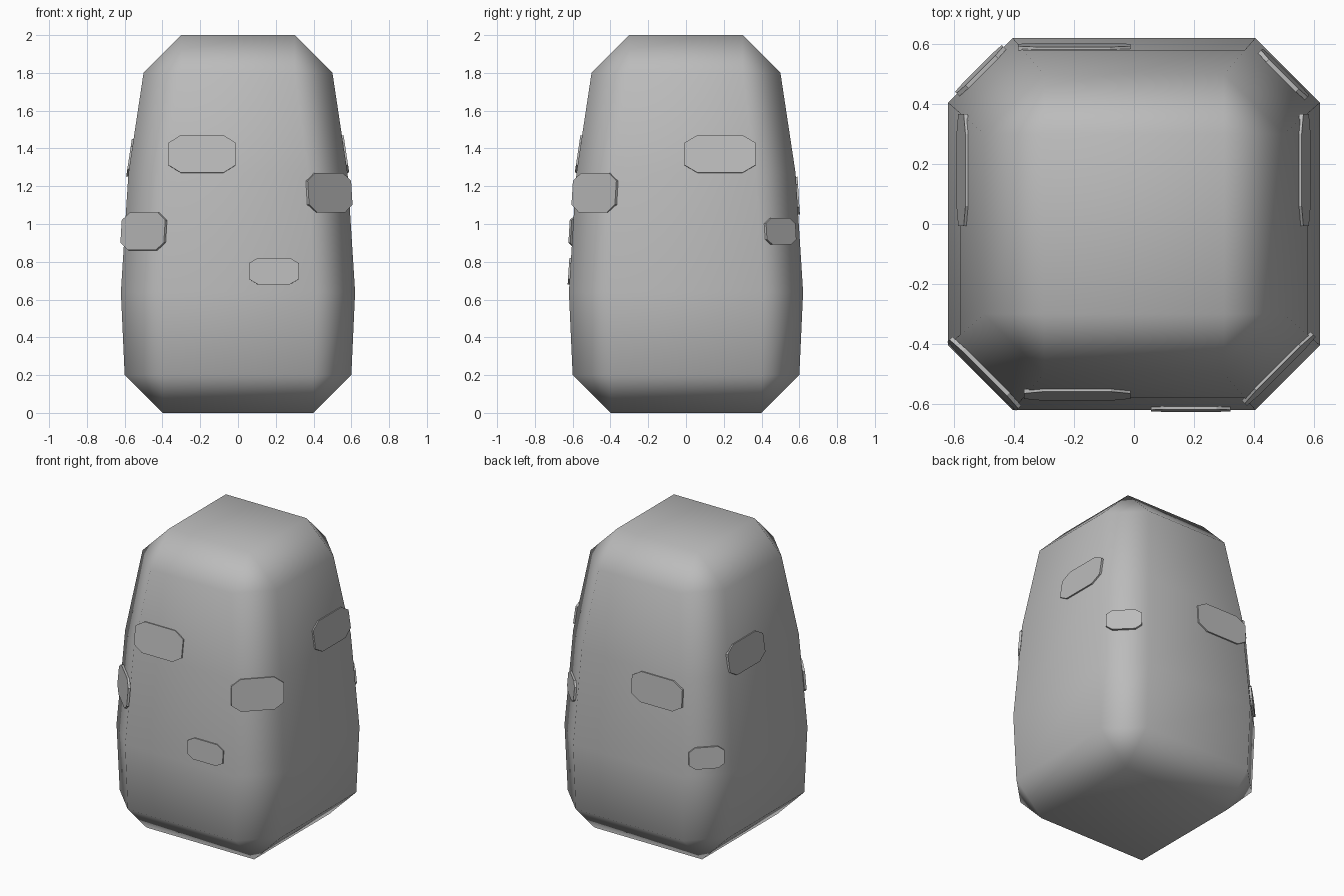
import bpy, bmesh, math
from mathutils import Vector, Matrix

cube = bpy.data.objects.get("Cube")
if cube:
    bpy.data.objects.remove(cube, do_unlink=True)

stone = bpy.data.materials.new("stone grey")
stone.use_nodes = True
COLOR = (0.5, 0.5, 0.5, 1)
stone.diffuse_color = COLOR
stone.node_tree.nodes["Principled BSDF"].inputs["Base Color"].default_value = COLOR

# Pillar rings: height, half width, half width of the flat between chamfers
RINGS = [(0.2, 0.6, 0.4), (0.64, 0.62, 0.405), (1.27, 0.58, 0.37), (1.8, 0.5, 0.3)]


def make_object(name, bm):
    bmesh.ops.recalc_face_normals(bm, faces=bm.faces[:])
    mesh = bpy.data.meshes.new(name)
    bm.to_mesh(mesh)
    bm.free()
    mesh.materials.append(stone)
    obj = bpy.data.objects.new(name, mesh)
    bpy.context.scene.collection.objects.link(obj)
    return obj


# Chamfered stone body
def build_body():
    bm = bmesh.new()

    def square(z, h):
        return [bm.verts.new((x * h, y * h, z)) for x, y in ((-1, -1), (1, -1), (1, 1), (-1, 1))]

    def octagon(z, h, c):
        points = []
        for k in range(4):
            turn = Matrix.Rotation(k * math.pi / 2, 3, 'Z')
            points += [turn @ Vector((-c, -h, z)), turn @ Vector((c, -h, z))]
        return [bm.verts.new(p) for p in points]

    rings = [octagon(*r) for r in RINGS]
    for low, high in zip(rings, rings[1:]):
        for i in range(8):
            j = (i + 1) % 8
            bm.faces.new((low[i], low[j], high[j], high[i]))
    # Bevelled base and crown: a quad on each side and a triangle on each corner
    for cap, ring in ((square(0, 0.4), rings[0]), (square(2, 0.3), rings[-1])):
        bm.faces.new(cap)
        for k in range(4):
            n = (k + 1) % 4
            bm.faces.new((cap[k], cap[n], ring[2 * k + 1], ring[2 * k]))
            bm.faces.new((cap[n], ring[2 * k + 1], ring[2 * n]))
    body = make_object("stone_body", bm)
    for p in body.data.polygons:
        p.use_smooth = True
    body.modifiers.new("even_shading", 'WEIGHTED_NORMAL')


# Distance of the wall from the axis, and its slope, at a height
def wall(z, diagonal):
    for a, b in zip(RINGS, RINGS[1:]):
        if a[0] <= z <= b[0]:
            ra, rb = [(r[1] + r[2]) / math.sqrt(2) if diagonal else r[1] for r in (a, b)]
            slope = (rb - ra) / (b[0] - a[0])
            return ra + slope * (z - a[0]), slope


# Thin eight-sided slab lying on the wall; turn counts eighths from the front
def build_slab(name, turn, side, z, width, height, lift=0.009):
    radius, slope = wall(z, turn % 2)
    up = Vector((0, -slope, 1)).normalized()
    right = Vector((1, 0, 0))
    out = right.cross(up)
    centre = Vector((side, -radius, z))
    spin = Matrix.Rotation(turn * math.pi / 4, 3, 'Z')
    w, h = width / 2, height / 2
    outline = [(-w, -h * .6), (-w * .64, -h), (w * .64, -h), (w, -h * .6)]
    outline += [(-x, -y) for x, y in outline]
    bm = bmesh.new()
    out = -out if out.y > 0 else out
    back, front = [[bm.verts.new(spin @ (centre + right * x + up * y + out * d))
                    for x, y in outline] for d in (lift - 0.014, lift)]
    bm.faces.new(front)
    bm.faces.new(back)
    for i in range(8):
        j = (i + 1) % 8
        bm.faces.new((back[i], back[j], front[j], front[i]))
    make_object(name, bm)


build_body()
build_slab("front_upper_slab", 0, -0.19, 1.37, 0.355, 0.2)
build_slab("front_lower_slab", 0, 0.19, 0.75, 0.265, 0.14)
build_slab("front_left_corner_slab", 1, 0, 1.165, 0.325, 0.21)
build_slab("left_slab", 2, 0.18, 1.37, 0.375, 0.2)
build_slab("back_left_corner_slab", 3, 0, 0.96, 0.22, 0.14, 0.015)
build_slab("back_slab", 4, 0.2, 1.15, 0.375, 0.2)
build_slab("back_right_corner_slab", 5, 0, 0.755, 0.22, 0.14, 0.015)
build_slab("right_slab", 6, -0.18, 1.35, 0.375, 0.2)
build_slab("front_right_corner_slab", 7, 0, 0.96, 0.325, 0.2, 0.015)
